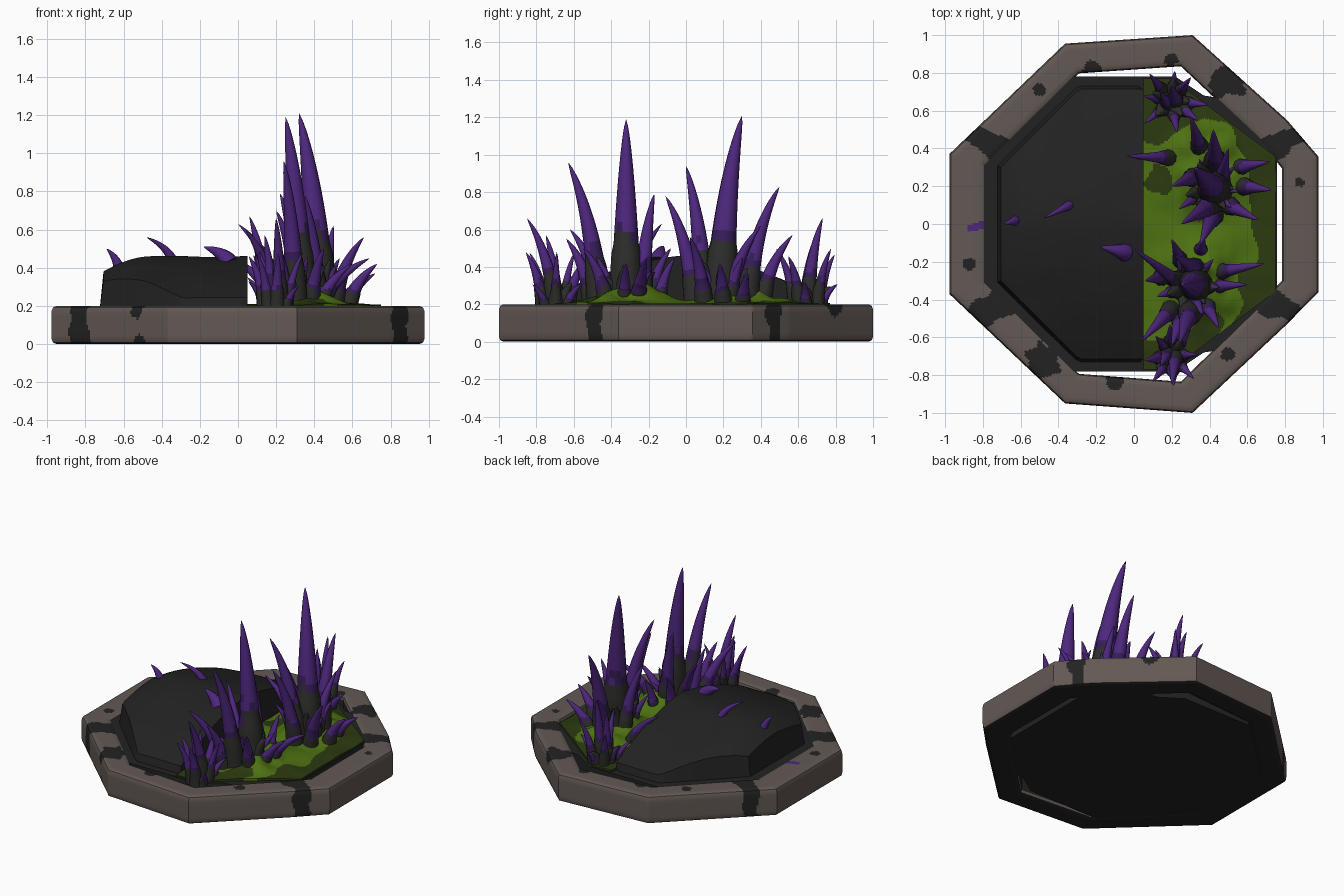
import bpy, bmesh, math, random
from mathutils import Vector, noise

if "Cube" in bpy.data.objects:
    bpy.data.objects.remove(bpy.data.objects["Cube"])

random.seed(4)


def material(name, r, g, b):
    m = bpy.data.materials.new(name)
    m.diffuse_color = (r, g, b, 1)
    m.use_nodes = True
    m.node_tree.nodes["Principled BSDF"].inputs["Base Color"].default_value = m.diffuse_color
    return m


STONE = material("grey brown stone", 0.125, 0.100, 0.090)
DARK = material("dark rock", 0.016, 0.016, 0.016)
STEM = material("dark stem", 0.026, 0.026, 0.024)
PURPLE = material("purple", 0.075, 0.020, 0.205)
DEEP = material("deep purple", 0.036, 0.012, 0.095)
GREEN = material("bright moss", 0.075, 0.165, 0.006)
OLIVE = material("dark moss", 0.024, 0.042, 0.005)


def finish(bm, name, mats, angle=40):
    bmesh.ops.recalc_face_normals(bm, faces=bm.faces)
    me = bpy.data.meshes.new(name)
    bm.to_mesh(me)
    bm.free()
    for m in mats:
        me.materials.append(m)
    ob = bpy.data.objects.new(name, me)
    bpy.context.collection.objects.link(ob)
    bpy.context.view_layer.objects.active = ob
    ob.select_set(True)
    bpy.ops.object.shade_smooth_by_angle(angle=math.radians(angle))
    ob.select_set(False)
    return ob


def wobble(p, scale):
    return noise.noise(Vector(p) * scale)


# Stone rim: rounded square section swept around an uneven octagon
OUTER = [(-.978, .37), (-.365, .955), (.31, 1.0), (.81, .55), (.978, .355),
         (.978, -.36), (.80, -.54), (.31, -1.0), (-.365, -.95), (-.978, -.37)]
CRACKS = [math.radians(a) for a in (151, 28, 211, 330)]
SPOTS = [(.50, .75, .2, .09), (-.47, -.73, .2, .09), (-.22, .81, .2, .06), (.2, .87, .2, .035),
         (-.5, .71, .2, .03), (-.88, -.21, .2, .035), (.88, .22, .2, .03), (.49, -.69, .2, .035),
         (-.1, -.83, .2, .05), (-.53, -.79, .18, .04), (-.52, -.80, .02, .04)]


def cracked(p):
    for a in CRACKS:
        along = p.x * math.cos(a) + p.y * math.sin(a)
        across = p.y * math.cos(a) - p.x * math.sin(a)
        if along > 0:
            width = .045 + max(0, .95 - along) * .2 + .04 * wobble(p, 9)
            if abs(across + .05 * wobble(p, 6)) < width:
                return True
    return any((p - Vector(s[:3])).length < s[3] * (1 + .5 * wobble(p, 14)) for s in SPOTS)


section = []
for k in range(48):
    c, s = math.cos(math.tau * k / 48), math.sin(math.tau * k / 48)
    n = (abs(c) ** 8 + abs(s) ** 8) ** .125
    section.append((.5 + .5 * c / n, .1 + .1 * s / n))

bm = bmesh.new()
loops = []
for i, a in enumerate(OUTER):
    a, b = Vector(a), Vector(OUTER[(i + 1) % len(OUTER)])
    steps = max(4, int((b - a).length / .012))
    for j in range(steps):
        q = a.lerp(b, j / steps)
        loops.append([bm.verts.new((q.x * (.80 + .20 * u), q.y * (.835 + .165 * u), z))
                      for u, z in section])
for i, l in enumerate(loops):
    m = loops[(i + 1) % len(loops)]
    for k in range(48):
        k2 = (k + 1) % 48
        f = bm.faces.new((l[k], l[k2], m[k2], m[k]))
        p = f.calc_center_median()
        under = p.z < .006
        inner = 18 < k < 29
        f.material_index = 1 if under or inner or cracked(p) else 0
        # Purple stain on the left of the rim
        if p.z > .19 and -.88 < p.x < -.77 and abs(p.y + .01 - (p.x + .82) * .25) < .015 + (p.x + .88) * .1:
            f.material_index = 2
finish(bm, "stone_rim", [STONE, DARK, PURPLE])

# Dark floor slab, running under the diagonal rim stones
bm = bmesh.new()
half = [(-.82, .36), (-.40, .78), (.22, .78), (.37, .68), (.50, .66), (.757, .42)]
pts = half + [(x, -y) for x, y in reversed(half)]
face = bm.faces.new([bm.verts.new((x, y, .003)) for x, y in pts])
top = bmesh.ops.extrude_face_region(bm, geom=[face])
bmesh.ops.translate(bm, vec=(0, 0, .19), verts=[v for v in top["geom"] if isinstance(v, bmesh.types.BMVert)])
finish(bm, "floor_slab", [DARK])


# Height field between two x values, with half-width and height rules and a skirt
def field(name, xs, width, height, low, mats, rule, n=50, m=80, flare=1.0):
    bm = bmesh.new()
    grid = []
    for i in range(n + 3):
        x = xs[0] + (xs[1] - xs[0]) * min(max(i - 1, 0), n) / n
        row = []
        for j in range(m + 3):
            y = width(x) * (2 * min(max(j - 1, 0), m) / m - 1)
            edge = i in (0, n + 2) or j in (0, m + 2)
            grow = flare if edge and i < n + 1 else 1
            row.append(bm.verts.new((x * grow, y * grow, low if edge else height(x, y))))
        grid.append(row)
    for i in range(n + 2):
        for j in range(m + 2):
            f = bm.faces.new((grid[i][j], grid[i + 1][j], grid[i + 1][j + 1], grid[i][j + 1]))
            f.material_index = rule(f.calc_center_median())
    bmesh.ops.remove_doubles(bm, verts=bm.verts, dist=1e-5)
    finish(bm, name, mats)


# Raised rock mound on the left half
def mound_z(x, y):
    return (.46 - .08 * (max(0, -.45 - x) / .26) ** 2 - .22 * (abs(y) / .72) ** 1.6
            + .008 * wobble((x, y, 0), 4))


field("rock_mound", (-.705, .05), lambda x: min(.715, .30 + (x + .705) * 1.0), mound_z,
      .17, [DARK], lambda p: 0, 30, 50, 1.03)


# Moss bed on the right half, swelling around the thorn roots
def moss_z(x, y):
    bump = math.exp(-((x - .37) / .16) ** 2) * math.exp(-((abs(y) - .27) / .22) ** 2)
    return .203 + .085 * bump * (1 + wobble((x, y, 1), 8)) + .008 * wobble((x, y, 0), 7)


def moss_colour(p):
    d = math.hypot((p.x - .25) / .41, (p.y + .05) / .54)
    hole = math.hypot(p.x - .13, p.y - .25) < .075 + .05 * wobble(p, 12)
    return 1 if hole or d + .45 * wobble((p.x, p.y, 3), 5) > 1 else 0


field("moss_bed", (.05, .75), lambda x: min(.77, .77 - (x - .2) * .75), moss_z,
      .15, [GREEN, OLIVE], moss_colour, 70, 130)


# Curved thorn: tapered tube along a quadratic curve, dark at the root
def thorn(bm, base, tip, r, steps=20, sides=10, dark=None):
    base, tip = Vector(base), Vector(tip)
    d = tip - base
    mid = base + Vector((d.x * .2, d.y * .2, d.z * .62))
    if dark is None:
        dark = .30 if d.z > .35 else .36
    rings = []
    for i in range(steps):
        t = i / steps
        c = base * (1 - t) ** 2 + mid * 2 * t * (1 - t) + tip * t * t
        rot = ((mid - base) * (1 - t) + (tip - mid) * t).to_track_quat('Z', 'Y')
        rad = r * (1 - t) ** .7 * (1.12 if t < dark else 1)
        rings.append([bm.verts.new(c + rot @ Vector((rad * math.cos(math.tau * k / sides),
                                                     rad * math.sin(math.tau * k / sides), 0)))
                      for k in range(sides)])
    end = bm.verts.new(tip)
    for i in range(steps):
        t = (i + .5) / steps
        for k in range(sides):
            k2 = (k + 1) % sides
            if i < steps - 1:
                f = bm.faces.new((rings[i][k], rings[i][k2], rings[i + 1][k2], rings[i + 1][k]))
            else:
                f = bm.faces.new((rings[i][k], rings[i][k2], end))
            s = t + .12 * wobble(f.calc_center_median(), 15)
            f.material_index = 0 if s < dark else 1 if s < dark + .08 else 2
    bm.faces.new(list(reversed(rings[0])))


def stubs(bm, x, y, count, reach, zlo, zhi, r, dark=None):
    for i in range(count):
        a = math.tau * (i + random.uniform(-.25, .25)) / count
        out = reach * random.uniform(.75, 1.05)
        c, s = math.cos(a), math.sin(a)
        thorn(bm, (x + c * out * .4, y + s * out * .4, .17),
              (x + c * out, y + s * out, random.uniform(zlo, zhi)), r * random.uniform(.8, 1.1), 12, dark=dark)


# Thorn clusters: base x, base y, tip x, tip y, tip z, radius
BACK = [(.43, .18, .32, .30, 1.21, .09), (.41, .10, .25, 0, .94, .062),
        (.42, .05, .35, -.11, .78, .055), (.43, .32, .42, .50, .83, .063),
        (.35, .40, .30, .57, .57, .05), (.20, .35, -.04, .36, .46, .045),
        (.55, .30, .72, .33, .37, .046), (.57, .20, .73, .18, .42, .05),
        (.50, .10, .66, .02, .56, .05), (.46, .22, .50, .40, .62, .05),
        (.32, .25, .20, .20, .70, .052)]
FRONT = [(.33, -.32, .25, -.32, 1.19, .086), (.30, -.46, .24, -.63, .96, .064),
         (.33, -.24, .22, -.17, .79, .058), (.25, -.32, 0, -.13, .63, .045),
         (.42, -.26, .69, -.21, .45, .05), (.42, -.33, .60, -.32, .42, .045),
         (.20, -.45, .04, -.62, .60, .052), (.25, -.50, .20, -.64, .55, .05),
         (.38, -.42, .45, -.55, .50, .048), (.25, -.20, .20, -.08, .50, .045),
         (.35, -.15, .37, -.06, .45, .042), (.15, -.28, .06, -.30, .67, .045)]
MATS = [STEM, DEEP, PURPLE]
for name, rows, cx, cy in (("back_thorns", BACK, .40, .19), ("front_thorns", FRONT, .29, -.33)):
    bm = bmesh.new()
    for bx, by, tx, ty, tz, r in rows:
        thorn(bm, (bx, by, .17), (tx, ty, tz), r)
    stubs(bm, cx, cy, 7, .20, .34, .46, .042, .45)
    stubs(bm, cx, cy, 7, .16, .34, .44, .055, 2)
    finish(bm, name, MATS, 60)

# Small outer tufts
for name, y, lead in (("small_back_thorns", .65, .73), ("small_front_thorns", -.70, -.85)):
    bm = bmesh.new()
    thorn(bm, (.22, y, .17), (.20, lead, .66), .045)
    thorn(bm, (.18, y * .98, .17), (.14, y * 1.07, .57), .04)
    stubs(bm, .20, y, 8, .185, .30, .50, .038)
    stubs(bm, .20, y, 5, .12, .28, .33, .045, 2)
    finish(bm, name, MATS, 60)

# Stray thorns on the mound
bm = bmesh.new()
thorn(bm, (-.62, .02, .38), (-.69, 0, .50), .032, dark=-1)
thorn(bm, (-.34, .10, .43), (-.48, .03, .56), .028, dark=-1)
thorn(bm, (-.05, -.15, .43), (-.18, -.12, .51), .05, dark=-1)
finish(bm, "mound_thorns", MATS, 60)
